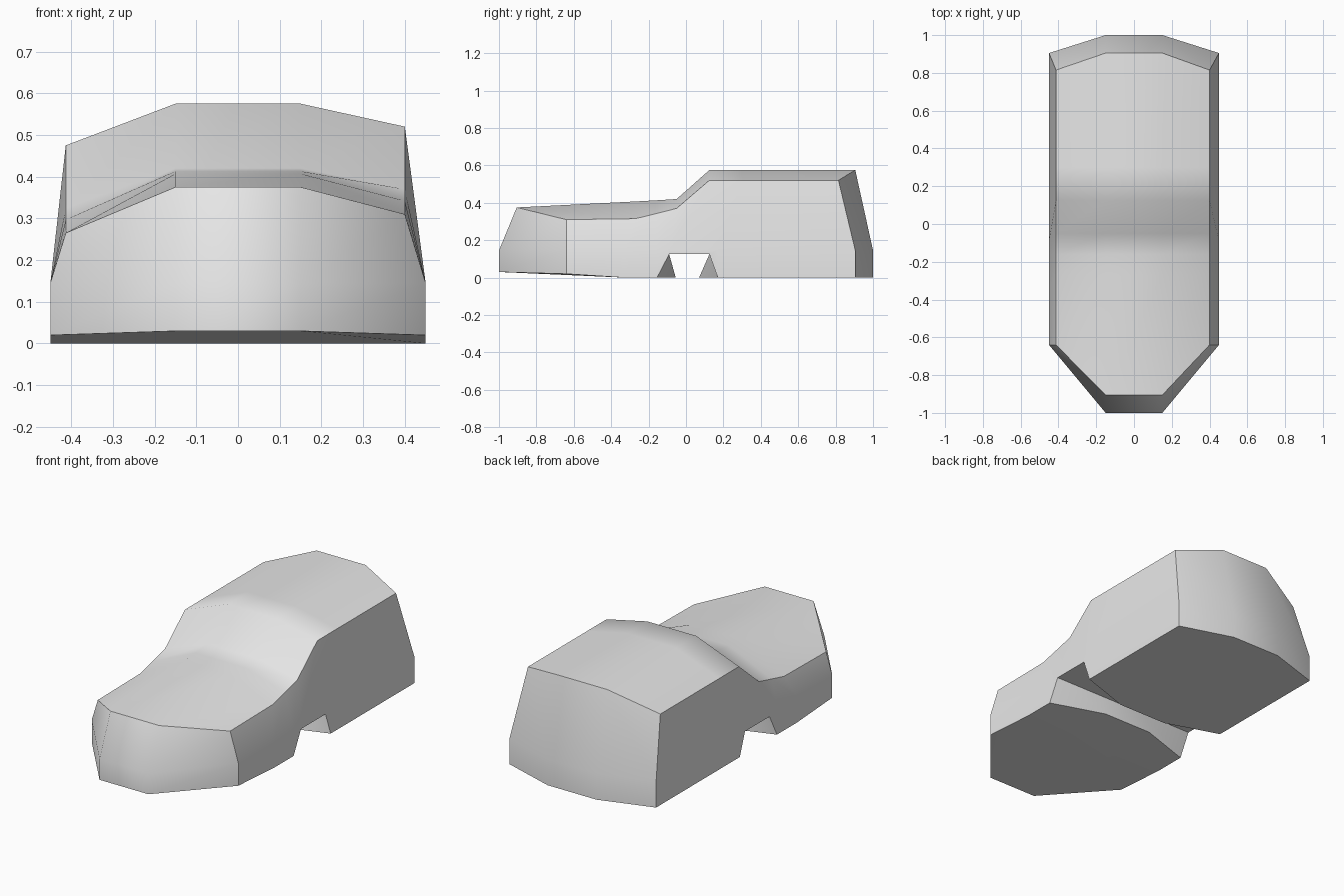
import bpy
import bmesh

old = bpy.data.objects.get("Cube")
if old:
    bpy.data.objects.remove(old, do_unlink=True)

HALF_WIDTH = 0.45
INNER = 0.15
LEFT_TOP, RIGHT_TOP = 0.40, -0.413
RIGHT_DROP = 0.045
MID = 0.145

# Sections from nose to tail: underside (outer y, inner y, outer z, inner z),
# then upper surface (outer y, inner y, outer z, inner z)
SECTIONS = [
    ((-0.64, -1.0, 0.02, 0.03), (-0.64, -0.905, 0.31, 0.375)),
    ((-0.33, -0.33, 0, 0), (-0.27, -0.27, 0.315, 0.407)),
    ((-0.155, -0.055, 0, 0), (-0.16, -0.16, 0.342, 0.413)),
    ((-0.09, -0.09, 0.125, 0.125), (-0.05, -0.05, 0.37, 0.42)),
    ((0.125, 0.125, 0.125, 0.125), (0.125, 0.125, 0.52, 0.575)),
    ((0.17, 0.07, 0, 0), (0.30, 0.30, 0.52, 0.575)),
    ((0.905, 1.0, 0, 0), (0.815, 0.905, 0.52, 0.575)),
]


def make_material(name, color):
    mat = bpy.data.materials.new(name)
    mat.use_nodes = True
    mat.diffuse_color = color
    mat.node_tree.nodes["Principled BSDF"].inputs["Base Color"].default_value = color
    return mat


bm = bmesh.new()
group = bm.faces.layers.int.new("surface")


def add_face(verts, surface):
    face = bm.faces.new(verts)
    face.smooth = True
    face[group] = surface


def add_row(xs, outer_y, inner_y, zs):
    ys = (outer_y, inner_y, inner_y, outer_y)
    return [bm.verts.new(co) for co in zip(xs, ys, zs)]


# Bottom row, side waist points and top row of every section
bottoms, waists, tops = [], [], []
for (by, bi, bz, bc), (ty, ti, tz, tc) in SECTIONS:
    xs = (-HALF_WIDTH, -INNER, INNER, HALF_WIDTH)
    bottoms.append(add_row(xs, by, bi, (bz, bc, bc, bz)))
    waists.append([bm.verts.new((x, by, MID)) for x in (xs[0], xs[-1])])
    xs = (RIGHT_TOP, -INNER, INNER, LEFT_TOP)
    tops.append(add_row(xs, ty, ti, (tz - RIGHT_DROP, tc, tc, tz)))

# Underside with the cross groove, upper surface and the two side walls
UPPER, RIGHT, LEFT, NOSE, TAIL = range(10, 15)
for i in range(len(SECTIONS) - 1):
    b, bn, t, tn = bottoms[i], bottoms[i + 1], tops[i], tops[i + 1]
    w, wn = waists[i], waists[i + 1]
    for j in range(3):
        add_face((b[j], b[j + 1], bn[j + 1], bn[j]), max(i, 1))
        add_face((t[j], t[j + 1], tn[j + 1], tn[j]), UPPER)
    for k, (col, side) in enumerate(((0, RIGHT), (3, LEFT))):
        add_face((b[col], bn[col], wn[k], w[k]), side)
        add_face((w[k], wn[k], tn[col], t[col]), side)

# Rounded nose and tail walls
for i, surface in ((0, NOSE), (-1, TAIL)):
    inner_y = SECTIONS[i][0][1]
    middle = [bm.verts.new((x, inner_y, MID)) for x in (-INNER, INNER)]
    waist = [waists[i][0], *middle, waists[i][1]]
    for low, high in ((bottoms[i], waist), (waist, tops[i])):
        for j in range(3):
            add_face((low[j], low[j + 1], high[j + 1], high[j]), surface)

# Hard edges only where two different surfaces meet
bmesh.ops.recalc_face_normals(bm, faces=bm.faces[:])
for edge in bm.edges:
    edge.smooth = len({face[group] for face in edge.link_faces}) == 1
bm.faces.layers.int.remove(group)

mesh = bpy.data.meshes.new("body_shell")
bm.to_mesh(mesh)
bm.free()
mesh.materials.append(make_material("light_grey", (0.8, 0.8, 0.8, 1)))
body = bpy.data.objects.new("body_shell", mesh)
bpy.context.collection.objects.link(body)
